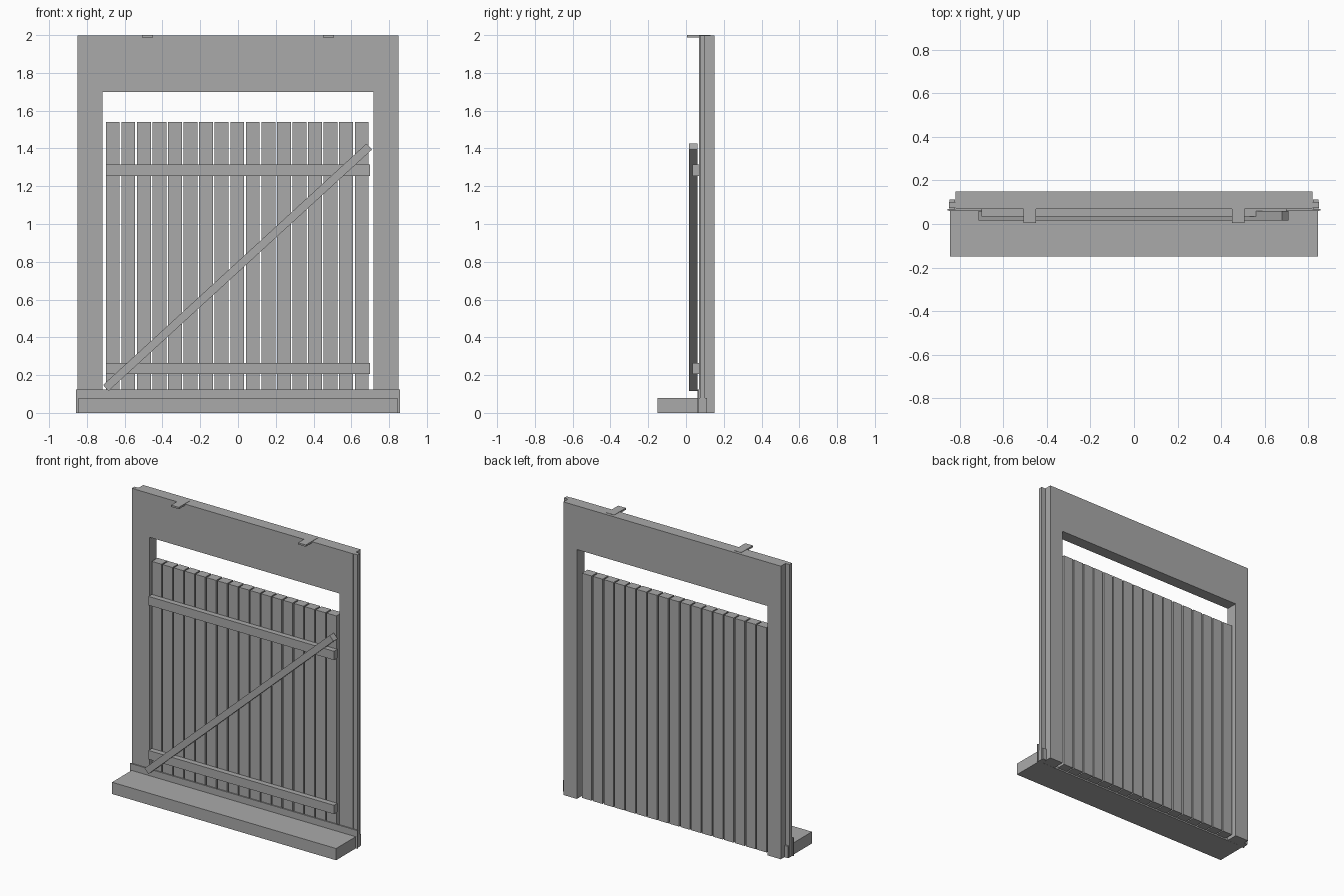
import bpy
import math
from mathutils import Matrix

if "Cube" in bpy.data.objects:
    bpy.data.objects.remove(bpy.data.objects["Cube"])

grey = bpy.data.materials.new("plain grey")
grey.diffuse_color = (0.4, 0.4, 0.4, 1)
grey.use_nodes = True
grey.node_tree.nodes["Principled BSDF"].inputs["Base Color"].default_value = grey.diffuse_color


def box(name, x, y, z):
    """Axis-aligned box from three (low, high) ranges."""
    bpy.ops.mesh.primitive_cube_add(size=1)
    ob = bpy.context.object
    ob.name = name
    size = [b - a for a, b in (x, y, z)]
    mid = [(a + b) / 2 for a, b in (x, y, z)]
    ob.data.transform(Matrix.Diagonal((*size, 1)))
    ob.location = mid
    ob.data.materials.append(grey)
    return ob


# Surround: lintel between two posts, each post with a set-back side flange
TOP = 1.998
box("lintel", (-0.72, 0.72), (0.07, 0.15), (1.70, TOP))
for s, side in ((-1, "left"), (1, "right")):
    def span(a, b):
        return tuple(sorted((s * a, s * b)))
    box(side + "_post", span(0.718, 0.82), (0.07, 0.15), (0, TOP))
    box(side + "_post_flange", span(0.82, 0.85), (0.073, 0.10), (0, TOP))
    # Sill end ear wrapping the post
    box(side + "_sill_ear", span(0.821, 0.848), (0.06, 0.112), (0, 0.08))
    # Flat hanging bracket on top of the lintel
    box(side + "_bracket", span(0.45, 0.508), (0.005, 0.13), (1.988, 2.0))

# Sill with a thin upstand along its back edge
box("sill", (-0.845, 0.845), (-0.15, 0.065), (0, 0.08))
box("sill_upstand", (-0.857, 0.857), (0.061, 0.069), (0, 0.125))

# Door planks
COUNT, LEFT, PITCH, GAP = 17, -0.70, 0.0824, 0.009
for i in range(COUNT):
    x = LEFT + i * PITCH
    box("plank", (x, x + PITCH - GAP), (0.071, 0.133), (0.008, 1.54))

# Horizontal rails
box("lower_rail", (-0.70, 0.70), (0.035, 0.071), (0.205, 0.265))
box("upper_rail", (-0.70, 0.70), (0.035, 0.071), (1.255, 1.315))

# Diagonal brace across the rails
x0, z0, x1, z1 = -0.70, 0.132, 0.695, 1.41
length = math.hypot(x1 - x0, z1 - z0)
brace = box("diagonal_brace", (-length / 2, length / 2), (0.015, 0.06), (-0.0215, 0.0215))
brace.location = ((x0 + x1) / 2, 0.0375, (z0 + z1) / 2)
brace.rotation_euler.y = -math.atan2(z1 - z0, x1 - x0)
